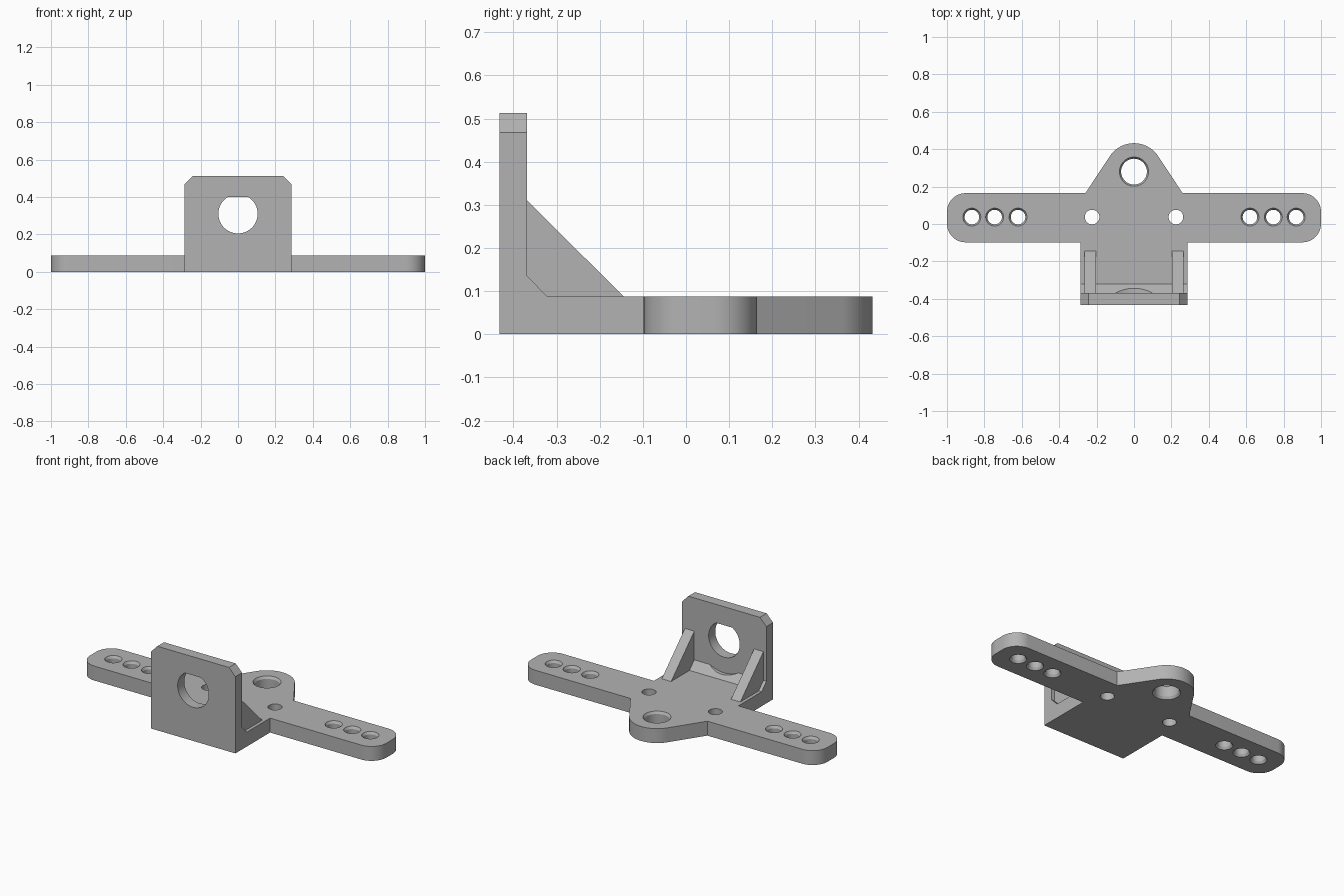
import bpy
import bmesh
from math import cos, sin, pi, radians, atan2
from mathutils import Vector

if "Cube" in bpy.data.objects:
    bpy.data.objects.remove(bpy.data.objects["Cube"])

grey = bpy.data.materials.new("matte grey")
grey.use_nodes = True
grey.diffuse_color = (0.45, 0.45, 0.45, 1)
grey.node_tree.nodes["Principled BSDF"].inputs["Base Color"].default_value = grey.diffuse_color

# Prism from a 2D outline: axis gives the extrusion direction
PLACE = {
    "x": lambda a, b, d: (d, a, b),
    "y": lambda a, b, d: (a, d, b),
    "z": lambda a, b, d: (a, b, d),
}


def prism(name, outline, axis, start, end):
    bm = bmesh.new()
    face = bm.faces.new([bm.verts.new(PLACE[axis](a, b, start)) for a, b in outline])
    made = bmesh.ops.extrude_face_region(bm, geom=[face])["geom"]
    shift = Vector(PLACE[axis](0, 0, end - start))
    bmesh.ops.translate(bm, vec=shift, verts=[v for v in made if isinstance(v, bmesh.types.BMVert)])
    bmesh.ops.recalc_face_normals(bm, faces=bm.faces)
    return finish(name, bm)


def finish(name, bm):
    mesh = bpy.data.meshes.new(name)
    bm.to_mesh(mesh)
    bm.free()
    mesh.materials.append(grey)
    obj = bpy.data.objects.new(name, mesh)
    bpy.context.collection.objects.link(obj)
    return obj


def arc(cx, cy, r, a0, a1, n):
    angles = [a0 + (a1 - a0) * i / n for i in range(n + 1)]
    return [(cx + r * cos(a), cy + r * sin(a)) for a in angles]


def combine(target, other, operation):
    mod = target.modifiers.new(operation, "BOOLEAN")
    mod.object, mod.operation, mod.solver = other, operation, "EXACT"
    bpy.context.view_layer.objects.active = target
    bpy.ops.object.modifier_apply(modifier=mod.name)
    bpy.data.objects.remove(other)


def ring_profile_cutter(x, y, r, lip, depth):
    """Round cutter that flares at both faces of the base."""
    bm = bmesh.new()
    profile = [(-0.02, r + lip), (0, r + lip), (depth, r), (T - depth, r), (T, r + lip), (T + 0.02, r + lip)]
    rings = [[bm.verts.new((px, py, z)) for px, py in arc(x, y, rad, 0, 2 * pi, 48)[:-1]]
             for z, rad in profile]
    for low, high in zip(rings, rings[1:]):
        for i in range(48):
            j = (i + 1) % 48
            bm.faces.new((low[i], low[j], high[j], high[i]))
    bm.faces.new(rings[0])
    bm.faces.new(rings[-1])
    bmesh.ops.recalc_face_normals(bm, faces=bm.faces)
    return finish("hole_cutter", bm)


T = 0.088            # base thickness
W = 0.285            # half width of the bracket
FRONT, BACK = -0.432, -0.368   # faces of the upright
LOW, HIGH, R = -0.098, 0.165, 0.1   # arm edges and corner radius

# Base: arms, rounded tip and front tongue in one outline (right half mirrored)
tip = atan2(0.13, 0.2)
half = [(W, FRONT), (W, LOW)]
half += arc(1 - R, LOW + R, R, -pi / 2, 0, 12)
half += arc(1 - R, HIGH - R, R, 0, pi / 2, 12)
half += [(0.26, HIGH)]
half += arc(0, 0.277, 0.155, tip, pi / 2, 14)
outline = half + [(-x, y) for x, y in reversed(half[:-1])]
bracket = prism("bracket", outline, "z", 0, T)

# Arm holes, pivot holes and the large tip hole
for side in (-1, 1):
    for x in (0.62, 0.745, 0.867):
        combine(bracket, ring_profile_cutter(side * x, 0.037, 0.039, 0.009, 0.014), "DIFFERENCE")
    pivot = prism("pivot_cutter", arc(side * 0.224, 0.037, 0.039, 0, 2 * pi, 48)[:-1], "z", -0.1, 0.3)
    combine(bracket, pivot, "DIFFERENCE")
combine(bracket, ring_profile_cutter(0, 0.28, 0.069, 0.009, 0.014), "DIFFERENCE")

# Chamfered inner corner, relieved around the opening
fillet = prism("corner_fillet",
               [(BACK - 0.03, T - 0.03), (-0.322, T - 0.03), (-0.322, T), (BACK, 0.135), (BACK - 0.03, 0.135)],
               "x", -W, W)
relief = prism("relief_cutter", arc(0, 0.31, 0.2, 0, 2 * pi, 64)[:-1], "y", BACK, -0.2)
combine(fillet, relief, "DIFFERENCE")

# Upright plate with clipped top corners
upright = prism("upright_plate",
                [(-W, 0), (W, 0), (W, 0.468), (0.242, 0.513), (-0.242, 0.513), (-W, 0.468)],
                "y", FRONT, BACK)
combine(bracket, upright, "UNION")
combine(bracket, fillet, "UNION")

# Triangular side gussets
for side in (-1, 1):
    gusset = prism("gusset",
                   [(BACK - 0.03, T - 0.03), (-0.145, T - 0.03), (-0.145, T), (BACK, 0.31), (BACK - 0.03, 0.31)],
                   "x", side * 0.202, side * 0.265)
    combine(bracket, gusset, "UNION")

# Round opening with a flat top
flat = atan2(0.09, 0.054)
opening = prism("opening_cutter", arc(0, 0.31, 0.105, pi - flat, 2 * pi + flat, 48), "y", -0.6, BACK + 0.02)
combine(bracket, opening, "DIFFERENCE")

# Smooth the round walls, keep edges crisp
bpy.ops.object.select_all(action="DESELECT")
bracket.select_set(True)
bpy.context.view_layer.objects.active = bracket
bpy.ops.object.shade_smooth_by_angle(angle=radians(25))
